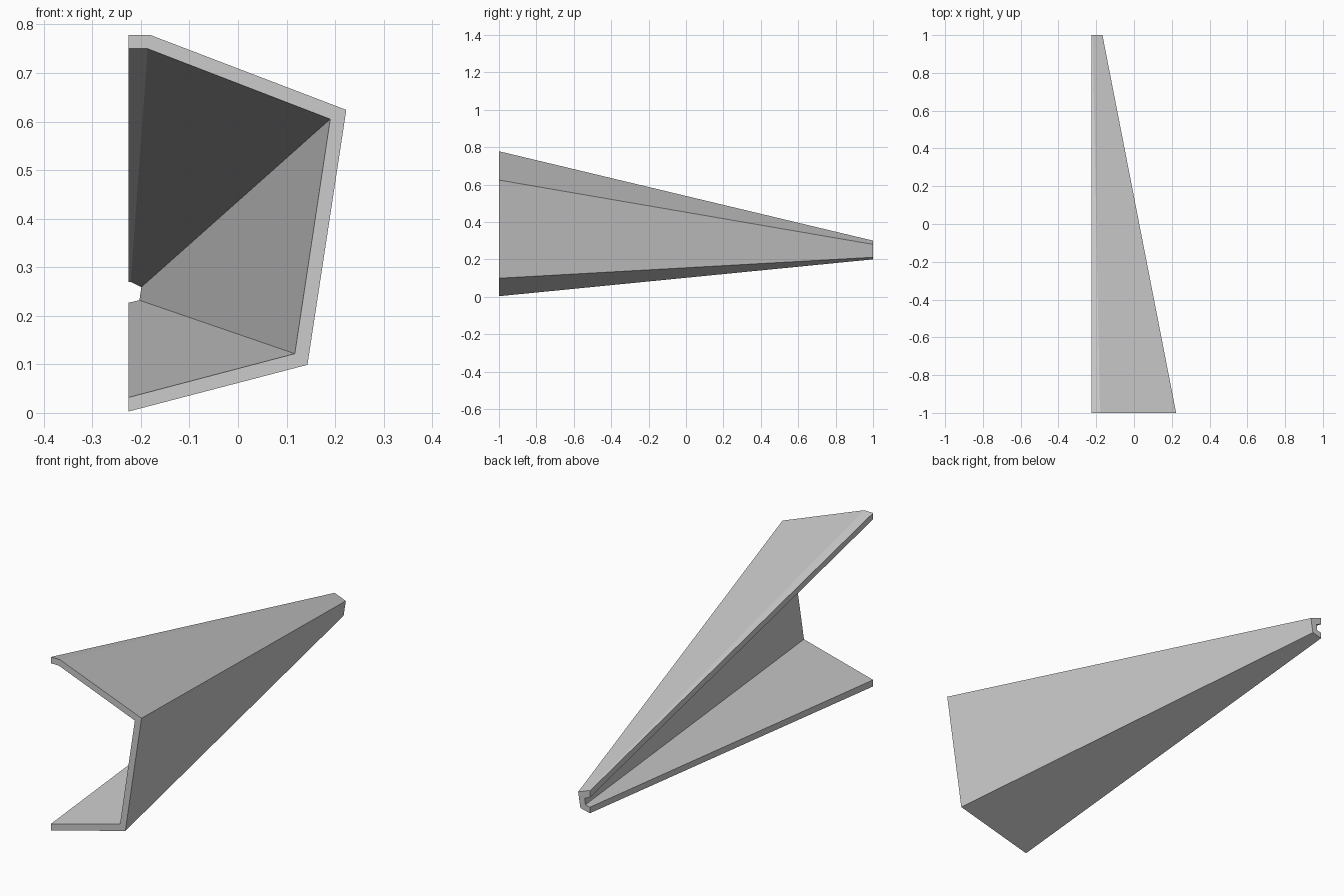
import bpy, bmesh

if "Cube" in bpy.data.objects:
    bpy.data.objects.remove(bpy.data.objects["Cube"])

grey = bpy.data.materials.new("light grey")
grey.diffuse_color = (0.6, 0.6, 0.6, 1)
grey.use_nodes = True
grey.node_tree.nodes["Principled BSDF"].inputs["Base Color"].default_value = grey.diffuse_color

# Open channel sections as (x, z): outer outline up, then inner outline down
front = [(-.225, .003), (.143, .099), (.223, .624), (-.18, .778), (-.225, .778),
         (-.225, .75), (-.186, .75), (.19, .605), (.117, .122), (-.225, .032)]
back = [(-.225, .20), (-.178, .211), (-.167, .28), (-.219, .30), (-.225, .30),
        (-.225, .27), (-.221, .27), (-.199, .259), (-.203, .232), (-.225, .227)]

# Tapered folded channel, lofted between the two sections
bm = bmesh.new()
rings = [[bm.verts.new((x, y, z)) for x, z in section]
         for section, y in ((front, -1), (back, 1))]
n = len(front)
for i in range(n):
    j = (i + 1) % n
    bm.faces.new((rings[0][i], rings[0][j], rings[1][j], rings[1][i]))
# End caps: one quad per wall of the channel
for ring in rings:
    for i in range(n // 2 - 1):
        bm.faces.new((ring[i], ring[i + 1], ring[n - 2 - i], ring[n - 1 - i]))
bmesh.ops.recalc_face_normals(bm, faces=bm.faces)

mesh = bpy.data.meshes.new("tapered_channel")
bm.to_mesh(mesh)
bm.free()
mesh.materials.append(grey)
channel = bpy.data.objects.new("tapered_channel", mesh)
bpy.context.collection.objects.link(channel)
